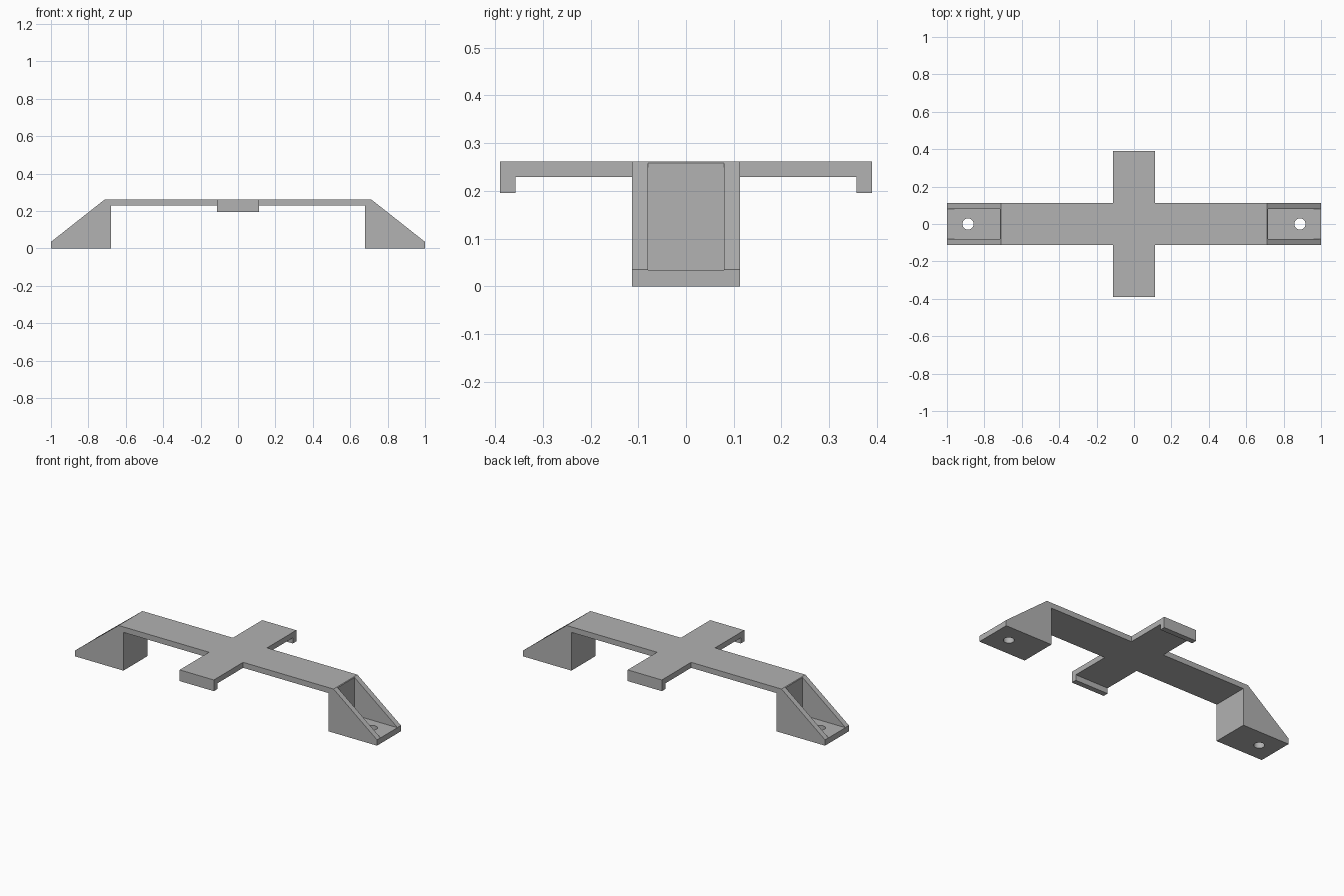
import bpy
import bmesh
from mathutils import Matrix, Vector

if "Cube" in bpy.data.objects:
    bpy.data.objects.remove(bpy.data.objects["Cube"])

TOP, PLATE, HALF = 0.262, 0.033, 0.113   # top height, sheet thickness, half width
FOOT_IN, RIDGE, END = 0.68, 0.712, 1.0   # foot positions along x
ARM, LIP = 0.39, 0.195                   # arm reach, underside of lip

grey = bpy.data.materials.new("plain grey")
grey.use_nodes = True
colour = (0.445, 0.445, 0.445, 1)
grey.diffuse_color = colour
grey.node_tree.nodes["Principled BSDF"].inputs["Base Color"].default_value = colour


def add_object(name, bm):
    bmesh.ops.recalc_face_normals(bm, faces=bm.faces)
    mesh = bpy.data.meshes.new(name)
    bm.to_mesh(mesh)
    bm.free()
    mesh.materials.append(grey)
    obj = bpy.data.objects.new(name, mesh)
    bpy.context.collection.objects.link(obj)
    return obj


def mirrored_prism(name, half_profile, along_y):
    """Mirror a (distance, height) outline and extrude it across the part width."""
    outline = half_profile + [(-d, z) for d, z in reversed(half_profile)]
    place = (lambda d, z: (d, -HALF, z)) if along_y else (lambda d, z: (-HALF, d, z))
    bm = bmesh.new()
    face = bm.faces.new([bm.verts.new(place(d, z)) for d, z in outline])
    moved = bmesh.ops.extrude_face_region(bm, geom=[face])["geom"]
    shift = Vector((0, 2 * HALF, 0)) if along_y else Vector((2 * HALF, 0, 0))
    bmesh.ops.translate(bm, vec=shift,
                        verts=[v for v in moved if isinstance(v, bmesh.types.BMVert)])
    return add_object(name, bm)


def box(name, low, high):
    low, high = Vector(low), Vector(high)
    bm = bmesh.new()
    bmesh.ops.create_cube(bm, size=1, matrix=Matrix.Translation((low + high) / 2)
                          @ Matrix.Diagonal((*(high - low), 1)))
    return add_object(name, bm)


def combine(target, tool, operation):
    tool.hide_render = True
    mod = target.modifiers.new(tool.name, "BOOLEAN")
    mod.operation, mod.object, mod.solver = operation, tool, "EXACT"
    bpy.context.view_layer.objects.active = target
    bpy.ops.object.modifier_apply(modifier=mod.name)
    bpy.data.objects.remove(tool)


# Long bridge with a wedge-shaped foot at each end
bridge = mirrored_prism("mounting_bracket", [
    (FOOT_IN, TOP - PLATE), (FOOT_IN, 0), (END, 0), (END, 0.035), (RIDGE, TOP)], True)

# Cross arms with downturned lips
arms = mirrored_prism("cross_arms", [
    (ARM - PLATE, TOP - PLATE), (ARM - PLATE, LIP), (ARM, LIP), (ARM, TOP)], False)
combine(bridge, arms, "UNION")

# Pocket and screw hole in each foot
for side in (-1, 1):
    xs = sorted((side * (RIDGE + 0.004), side * 1.1))
    combine(bridge, box("foot_pocket", (xs[0], -0.08, 0.034), (xs[1], 0.08, 0.4)),
            "DIFFERENCE")
    bm = bmesh.new()
    bmesh.ops.create_cone(bm, cap_ends=True, segments=32, radius1=0.03, radius2=0.03,
                          depth=0.2, matrix=Matrix.Translation((side * 0.887, 0, 0)))
    combine(bridge, add_object("screw_hole", bm), "DIFFERENCE")

# Smooth hole walls, crisp edges elsewhere
bpy.ops.object.select_all(action="DESELECT")
bridge.select_set(True)
bpy.context.view_layer.objects.active = bridge
bpy.ops.object.shade_smooth_by_angle()
